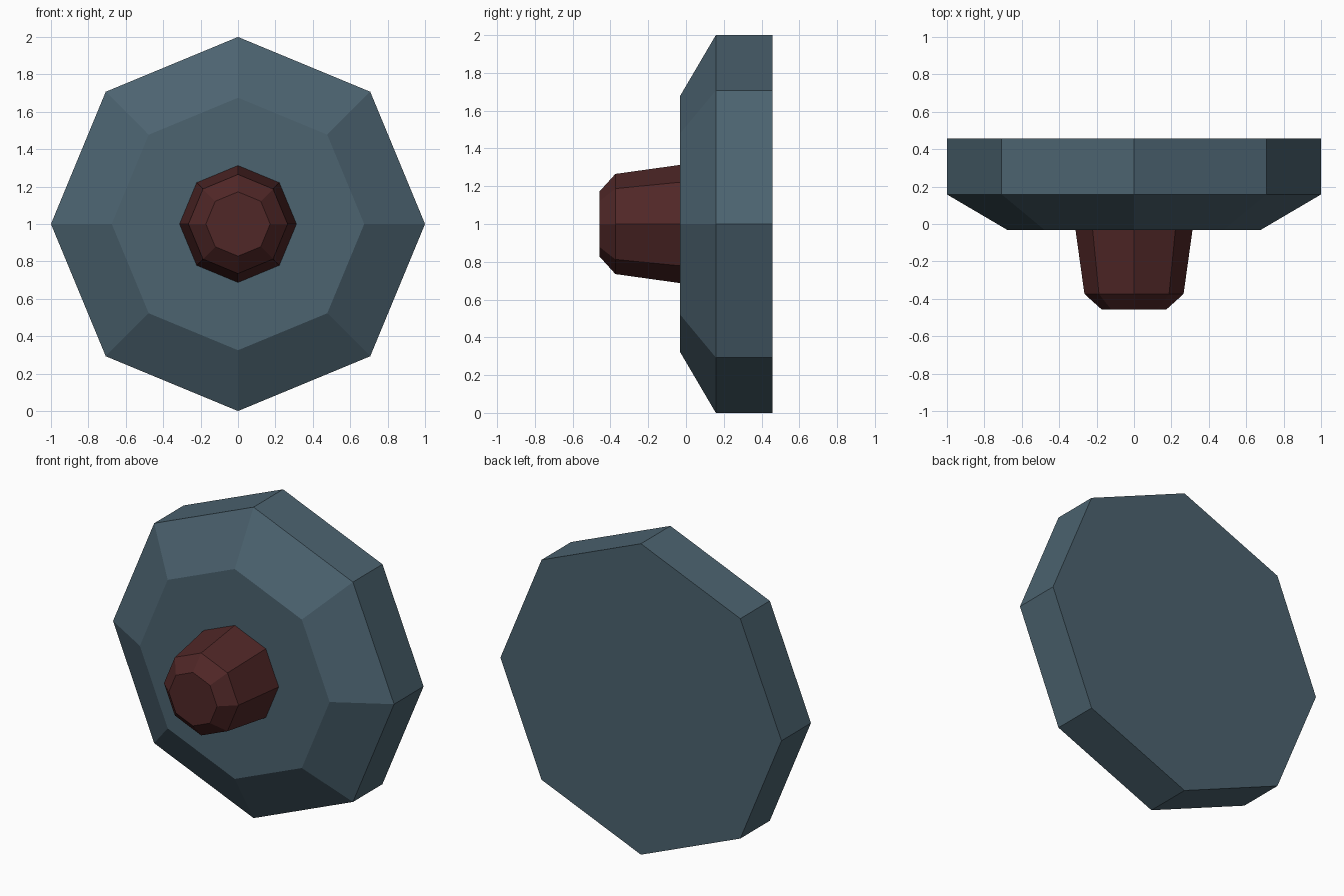
import bpy, bmesh, math

if "Cube" in bpy.data.objects:
    bpy.data.objects.remove(bpy.data.objects["Cube"])

SIDES = 8


def flat_material(name, rgb):
    mat = bpy.data.materials.new(name)
    mat.diffuse_color = (*rgb, 1.0)
    mat.use_nodes = True
    mat.node_tree.nodes["Principled BSDF"].inputs["Base Color"].default_value = mat.diffuse_color
    return mat


def turned_part(name, profile, mat):
    """Closed octagonal solid about the y axis; profile is (y, radius) from back to front."""
    bm = bmesh.new()
    rings = []
    for y, r in profile:
        angles = [2 * math.pi * i / SIDES for i in range(SIDES)]
        rings.append([bm.verts.new((r * math.cos(a), y, 1 + r * math.sin(a))) for a in angles])
    for a, b in zip(rings, rings[1:]):
        for i in range(SIDES):
            j = (i + 1) % SIDES
            bm.faces.new((a[i], a[j], b[j], b[i]))
    bm.faces.new(rings[0])
    bm.faces.new(rings[-1])
    bmesh.ops.recalc_face_normals(bm, faces=bm.faces)
    mesh = bpy.data.meshes.new(name)
    bm.to_mesh(mesh)
    bm.free()
    mesh.materials.append(mat)
    obj = bpy.data.objects.new(name, mesh)
    bpy.context.collection.objects.link(obj)
    return obj


slate = flat_material("slate_blue", (0.072, 0.125, 0.162))
dark_red = flat_material("dark_red", (0.080, 0.020, 0.020))

# Bevelled wall plate
turned_part("base_plate", [(0.458, 1.0), (0.158, 1.0), (-0.033, 0.675)], slate)

# Tapered push button, seated on the plate's front face
turned_part("button", [(-0.03, 0.313), (-0.374, 0.265), (-0.458, 0.172)], dark_red)
